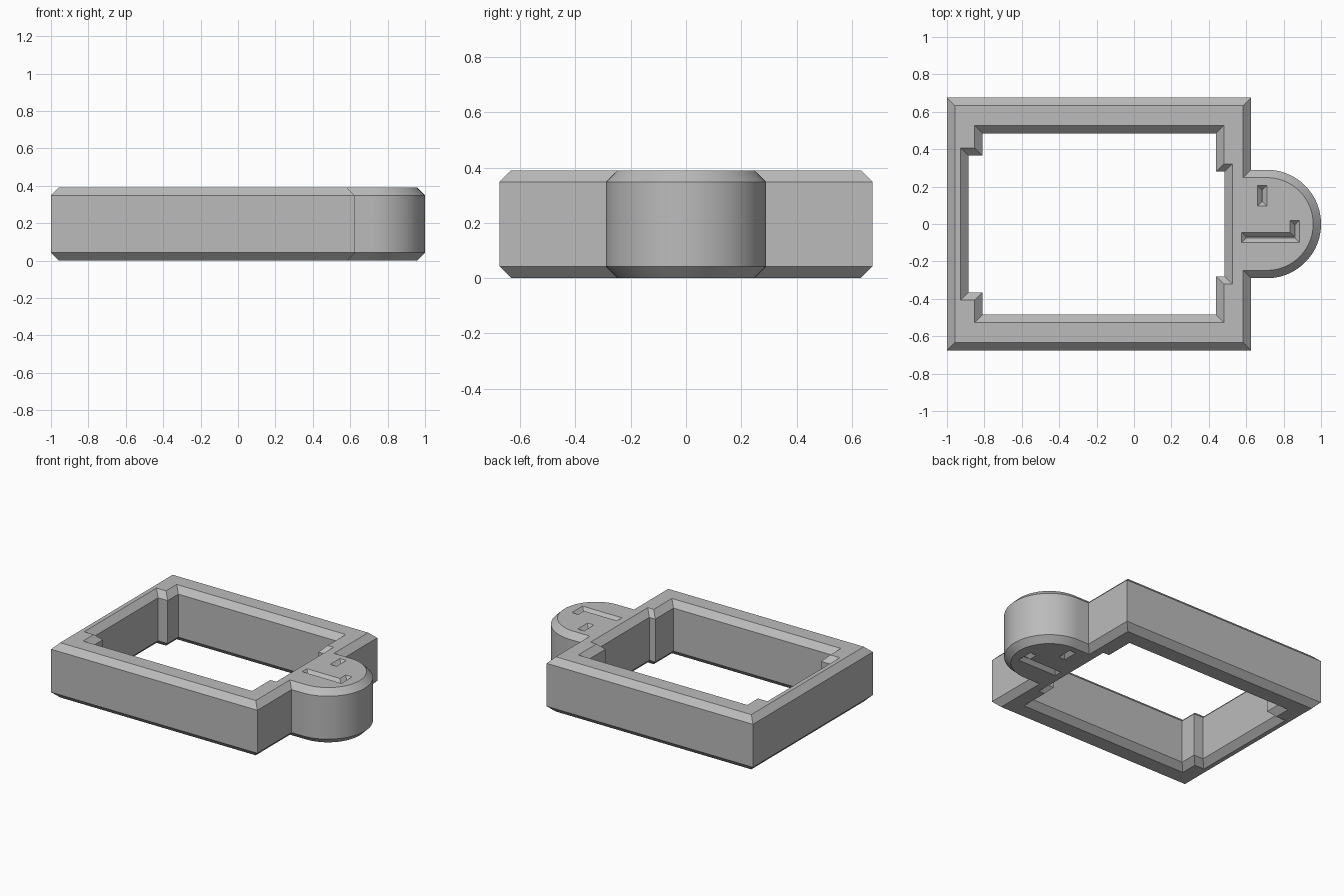
import bpy
import bmesh
import math
from mathutils import Vector

cube = bpy.data.objects.get("Cube")
if cube:
    bpy.data.objects.remove(cube, do_unlink=True)

HEIGHT = 0.39
BEVEL = 0.042

grey = bpy.data.materials.new("plain grey")
grey.use_nodes = True
colour = (0.5, 0.5, 0.5, 1)
grey.diffuse_color = colour
grey.node_tree.nodes["Principled BSDF"].inputs["Base Color"].default_value = colour


def offset(points, distance):
    """Mitred offset of a counter-clockwise outline, positive = inward."""
    result = []
    for i, p in enumerate(points):
        p = Vector(p)
        a = (p - Vector(points[i - 1])).normalized()
        b = (Vector(points[(i + 1) % len(points)]) - p).normalized()
        na, nb = Vector((-a.y, a.x)), Vector((-b.y, b.x))
        result.append(p + (na + nb) * distance / (1 + na.dot(nb)))
    return result


def ring(bm, points, z):
    return [bm.verts.new((p[0], p[1], z)) for p in points]


def bridge(bm, lower, upper):
    n = len(lower)
    for i in range(n):
        j = (i + 1) % n
        bm.faces.new((lower[i], lower[j], upper[j], upper[i]))


def walls(bm, points, inset):
    """Upright wall with a bevel at both ends; returns the end rings."""
    levels = [(0, inset), (BEVEL, 0), (HEIGHT - BEVEL, 0), (HEIGHT, inset)]
    rings = [ring(bm, offset(points, d), z) for z, d in levels]
    for lower, upper in zip(rings, rings[1:]):
        bridge(bm, lower, upper)
    return rings[0], rings[-1]


def groove(bm, points, z, direction, depth):
    """V-shaped groove cut into an end face; returns its rim."""
    rim = ring(bm, points, z)
    floor = ring(bm, offset(points, depth), z + direction * depth)
    bridge(bm, rim, floor)
    bm.faces.new(floor)
    return rim


def rectangle(x0, x1, y0, y1):
    return [(x0, y0), (x1, y0), (x1, y1), (x0, y1)]


# Outline of the rectangular frame with the round tab on its side
radius, centre, side, half = 0.29, 0.71, 0.625, 0.675
arc = [(centre + radius * math.cos(t), radius * math.sin(t))
       for t in (math.pi * (i / 48 - 0.5) for i in range(49))]
outline = [(-1, -half), (side, -half), (side, -radius), *arc,
           (side, radius), (side, half), (-1, half)]

# Opening with a shallow recess in each short side
lower = [(-0.81, -0.485), (0.438, -0.485), (0.438, -0.28), (0.485, -0.28)]
recess = [(-0.885, -0.365), (-0.81, -0.365)]
upper = [(x, -y) for x, y in reversed(lower)]
opening = lower + upper + [(x, -y) for x, y in reversed(recess)] + recess

# Grooves in the tab
short_slot = rectangle(0.66, 0.71, 0.095, 0.205)
bent_slot = [(0.575, -0.1), (0.885, -0.1), (0.885, 0.02),
             (0.835, 0.02), (0.835, -0.045), (0.575, -0.045)]

bm = bmesh.new()
outer_ends = walls(bm, outline, BEVEL)
inner_ends = walls(bm, opening, -BEVEL)

# Flat end faces, filled between the rims
for k, (z, direction) in enumerate([(0, 1), (HEIGHT, -1)]):
    rims = [outer_ends[k], inner_ends[k],
            groove(bm, short_slot, z, direction, 0.024),
            groove(bm, bent_slot, z, direction, 0.024)]
    edges = [bm.edges.get((r[i - 1], r[i])) for r in rims for i in range(len(r))]
    bmesh.ops.triangle_fill(bm, edges=edges, use_beauty=True,
                            normal=(0, 0, -direction))

bmesh.ops.recalc_face_normals(bm, faces=bm.faces[:])
mesh = bpy.data.meshes.new("frame_with_tab")
bm.to_mesh(mesh)
bm.free()
mesh.materials.append(grey)
frame = bpy.data.objects.new("frame_with_tab", mesh)
bpy.context.collection.objects.link(frame)

# Smooth the round tab while keeping the bevels crisp
bpy.context.view_layer.objects.active = frame
frame.select_set(True)
bpy.ops.object.shade_smooth_by_angle(angle=math.radians(25))
